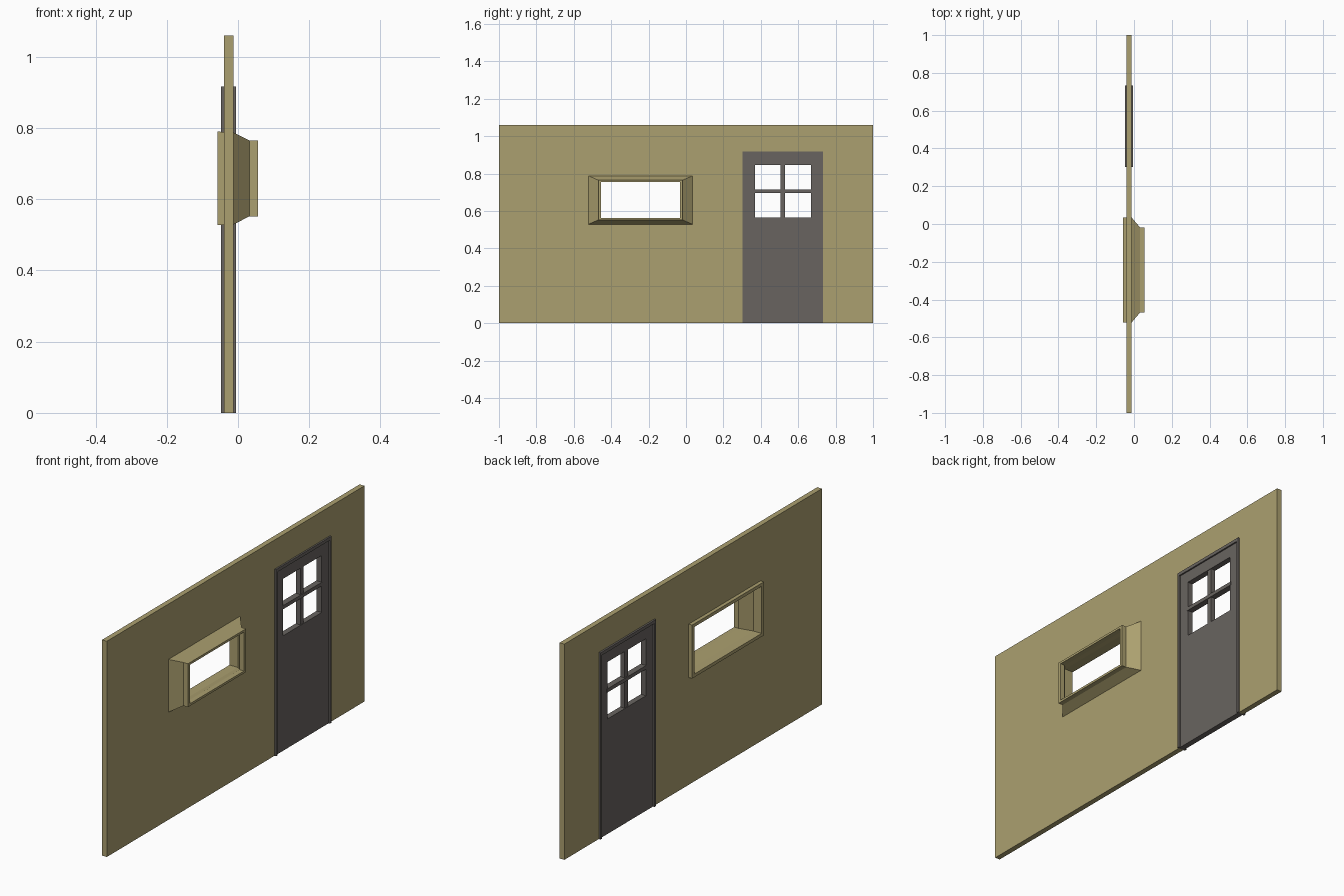
import bpy, bmesh

if "Cube" in bpy.data.objects:
    bpy.data.objects.remove(bpy.data.objects["Cube"])


def material(name, rgb):
    m = bpy.data.materials.new(name)
    m.diffuse_color = (*rgb, 1)
    m.use_nodes = True
    m.node_tree.nodes["Principled BSDF"].inputs["Base Color"].default_value = m.diffuse_color
    return m


TAN = material("tan_plaster", (0.41, 0.35, 0.16))
GREY = material("dark_grey", (0.14, 0.127, 0.117))


def finish(bm, name, mat):
    bmesh.ops.recalc_face_normals(bm, faces=bm.faces)
    me = bpy.data.meshes.new(name)
    bm.to_mesh(me)
    bm.free()
    me.materials.append(mat)
    ob = bpy.data.objects.new(name, me)
    bpy.context.collection.objects.link(ob)
    return ob


def panel(name, mat, x0, x1, ys, zs, holes):
    """Flat slab split on a y/z grid, leaving out the cells listed in holes."""
    bm = bmesh.new()
    grid = [[bm.verts.new((x0, y, z)) for z in zs] for y in ys]
    for i in range(len(ys) - 1):
        for j in range(len(zs) - 1):
            if (i, j) not in holes:
                bm.faces.new((grid[i][j], grid[i + 1][j],
                              grid[i + 1][j + 1], grid[i][j + 1]))
    ext = bmesh.ops.extrude_face_region(bm, geom=bm.faces[:])
    for v in ext["geom"]:
        if isinstance(v, bmesh.types.BMVert):
            v.co.x = x1
    return finish(bm, name, mat)


def rect_loft(name, mat, sections, y0, y1, z0, z1):
    """Closed rectangular frame; sections are (x, y inset, z inset)."""
    bm = bmesh.new()
    rings = []
    for x, iy, iz in sections:
        a, b, c, d = y0 + iy, y1 - iy, z0 + iz, z1 - iz
        rings.append([bm.verts.new((x, y, z))
                      for y, z in ((a, c), (b, c), (b, d), (a, d))])
    for r, s in zip(rings, rings[1:] + rings[:1]):
        for k in range(4):
            n = (k + 1) % 4
            bm.faces.new((r[k], r[n], s[n], s[k]))
    return finish(bm, name, mat)


# Wall with window and door openings
panel("wall", TAN, -0.039, -0.013,
      [-1, -0.51, 0.025, 0.307, 0.728, 1], [0, 0.535, 0.78, 0.91, 1.06],
      {(1, 1), (3, 0), (3, 1), (3, 2)})

# Hollow window surround: flange behind, taper and straight rim in front
rect_loft("window_surround", TAN,
          [(-0.058, 0, 0), (-0.013, 0, 0.002), (0.032, 0.053, 0.025),
           (0.056, 0.053, 0.025), (0.056, 0.068, 0.036), (0.032, 0.068, 0.036),
           (-0.013, 0.018, 0.016), (-0.058, 0.018, 0.016)],
          -0.522, 0.035, 0.527, 0.79)

# Door frame, open at the bottom
panel("door_frame", GREY, -0.048, -0.005,
      [0.302, 0.314, 0.721, 0.733], [0, 0.901, 0.917], {(1, 0)})

# Door leaf with one square opening
panel("door_leaf", GREY, -0.040, -0.012,
      [0.314, 0.368, 0.667, 0.721], [0, 0.565, 0.845, 0.901], {(1, 1)})

# Glazing bars
panel("door_vertical_bar", GREY, -0.037, -0.015,
      [0.505, 0.53], [0.56, 0.85], set())
panel("door_horizontal_bar", GREY, -0.041, -0.011,
      [0.362, 0.673], [0.696, 0.714], set())
